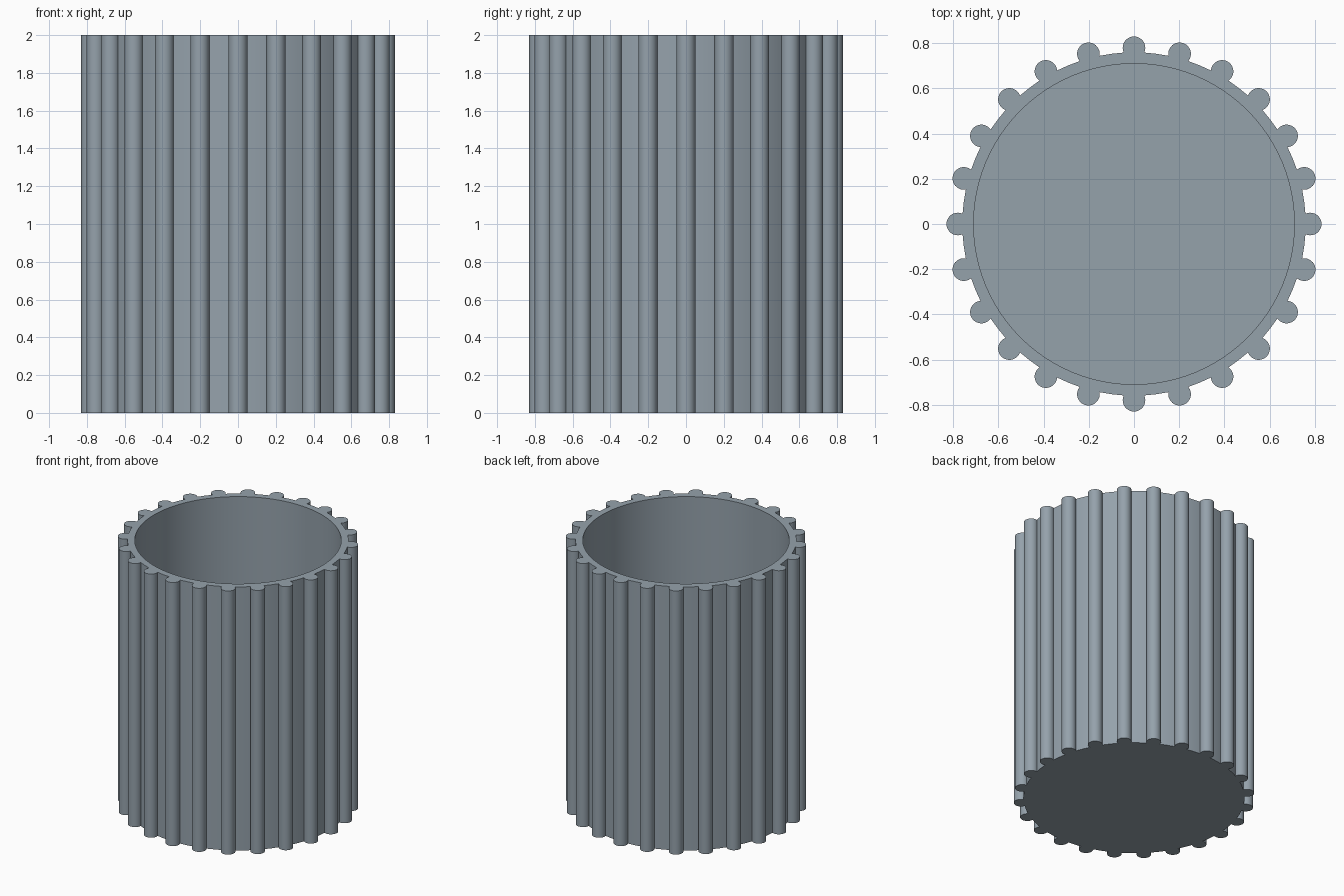
import bpy, bmesh, math
from mathutils import Matrix, Vector

cube = bpy.data.objects.get("Cube")
if cube:
    bpy.data.objects.remove(cube, do_unlink=True)

HEIGHT, OUTER, INNER, FLOOR = 2.0, 0.76, 0.71, 0.05
RIBS, RIB_RADIUS, RIB_RING = 24, 0.05, 0.78

# Single blue-grey material
colour = (0.30, 0.36, 0.41, 1)
grey = bpy.data.materials.new("blue_grey")
grey.use_nodes = True
grey.diffuse_color = colour
grey.node_tree.nodes["Principled BSDF"].inputs["Base Color"].default_value = colour


def finish(name, bm):
    bmesh.ops.recalc_face_normals(bm, faces=bm.faces)
    mesh = bpy.data.meshes.new(name)
    bm.to_mesh(mesh)
    bm.free()
    mesh.materials.append(grey)
    obj = bpy.data.objects.new(name, mesh)
    bpy.context.collection.objects.link(obj)
    bpy.ops.object.select_all(action="DESELECT")
    obj.select_set(True)
    bpy.context.view_layer.objects.active = obj
    bpy.ops.object.shade_smooth_by_angle(angle=math.radians(30))


# Hollow cup, spun from its wall and floor profile
bm = bmesh.new()
profile = [(0, 0), (OUTER, 0), (OUTER, HEIGHT), (INNER, HEIGHT), (INNER, FLOOR), (0, FLOOR)]
verts = [bm.verts.new((r, 0, z)) for r, z in profile]
edges = [bm.edges.new(pair) for pair in zip(verts, verts[1:])]
bmesh.ops.spin(bm, geom=verts + edges, cent=(0, 0, 0), axis=(0, 0, 1),
               angle=math.tau, steps=96)
bmesh.ops.remove_doubles(bm, verts=bm.verts, dist=1e-4)
finish("cup_body", bm)

# Round vertical ribs set into the outside wall
bm = bmesh.new()
for i in range(RIBS):
    turn = Matrix.Rotation(math.tau * i / RIBS, 4, "Z")
    place = turn @ Matrix.Translation(Vector((RIB_RING, 0, HEIGHT / 2)))
    bmesh.ops.create_cone(bm, cap_ends=True, segments=32, radius1=RIB_RADIUS,
                          radius2=RIB_RADIUS, depth=HEIGHT, matrix=place)
finish("outer_ribs", bm)
